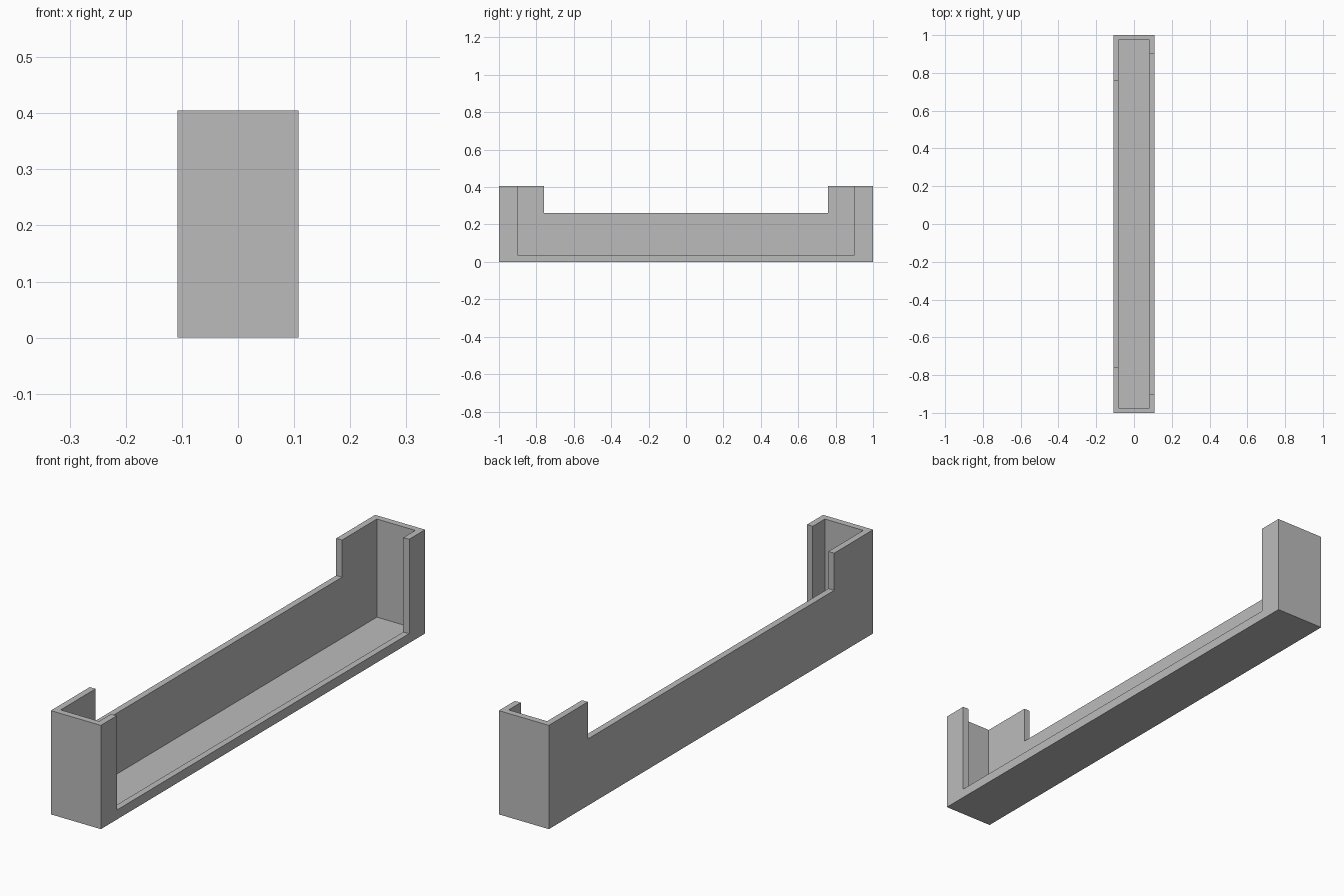
import bpy
import bmesh

cube = bpy.data.objects.get("Cube")
if cube:
    bpy.data.objects.remove(cube, do_unlink=True)

# Overall sizes
HALF_X, HALF_Y, HEIGHT = 0.108, 1.0, 0.405
WALL, FLOOR = 0.025, 0.022
LIP, LIP_END = 0.037, 0.902
BACK, BACK_END = 0.26, 0.76

grey = bpy.data.materials.new("plain grey")
grey.use_nodes = True
colour = (0.5, 0.5, 0.5, 1)
grey.diffuse_color = colour
grey.node_tree.nodes["Principled BSDF"].inputs["Base Color"].default_value = colour


def prism(name, plan, z0, z1):
    """Extrude a plan outline from z0 up to z1."""
    bm = bmesh.new()
    face = bm.faces.new([bm.verts.new((x, y, z0)) for x, y in plan])
    top = bmesh.ops.extrude_face_region(bm, geom=[face])["geom"]
    moved = [v for v in top if isinstance(v, bmesh.types.BMVert)]
    bmesh.ops.translate(bm, verts=moved, vec=(0, 0, z1 - z0))
    bmesh.ops.recalc_face_normals(bm, faces=bm.faces)
    mesh = bpy.data.meshes.new(name)
    bm.to_mesh(mesh)
    bm.free()
    mesh.materials.append(grey)
    obj = bpy.data.objects.new(name, mesh)
    bpy.context.collection.objects.link(obj)
    return obj


def trapezoid(x0, x1, y0, y1):
    """Plan with half length y0 at x0 and y1 at x1."""
    return [(x0, -y0), (x1, -y1), (x1, y1), (x0, y0)]


# Solid block that becomes the tray
tray = prism("tray", trapezoid(-HALF_X, HALF_X, HALF_Y, HALF_Y), 0, HEIGHT)

# Inner hollow, open long side with slightly flared ends, lowered opposite wall
inner_x, inner_y = HALF_X - WALL, HALF_Y - WALL
cutters = [
    prism("hollow_cutter", trapezoid(-inner_x, inner_x, inner_y, inner_y), FLOOR, 0.6),
    prism("open_side_cutter",
          trapezoid(0, HALF_X * 2, LIP_END - 0.008, LIP_END + 0.008), LIP, 0.7),
    prism("low_wall_cutter",
          trapezoid(-HALF_X * 2, 0.01, BACK_END, BACK_END), BACK, 0.8),
]
for cutter in cutters:
    mod = tray.modifiers.new(cutter.name, "BOOLEAN")
    mod.operation = "DIFFERENCE"
    mod.solver = "EXACT"
    mod.object = cutter

# Bake the cuts and remove the cutters
bpy.context.view_layer.update()
graph = bpy.context.evaluated_depsgraph_get()
mesh = bpy.data.meshes.new_from_object(tray.evaluated_get(graph))
tray.modifiers.clear()
tray.data = mesh
for cutter in cutters:
    bpy.data.objects.remove(cutter, do_unlink=True)
